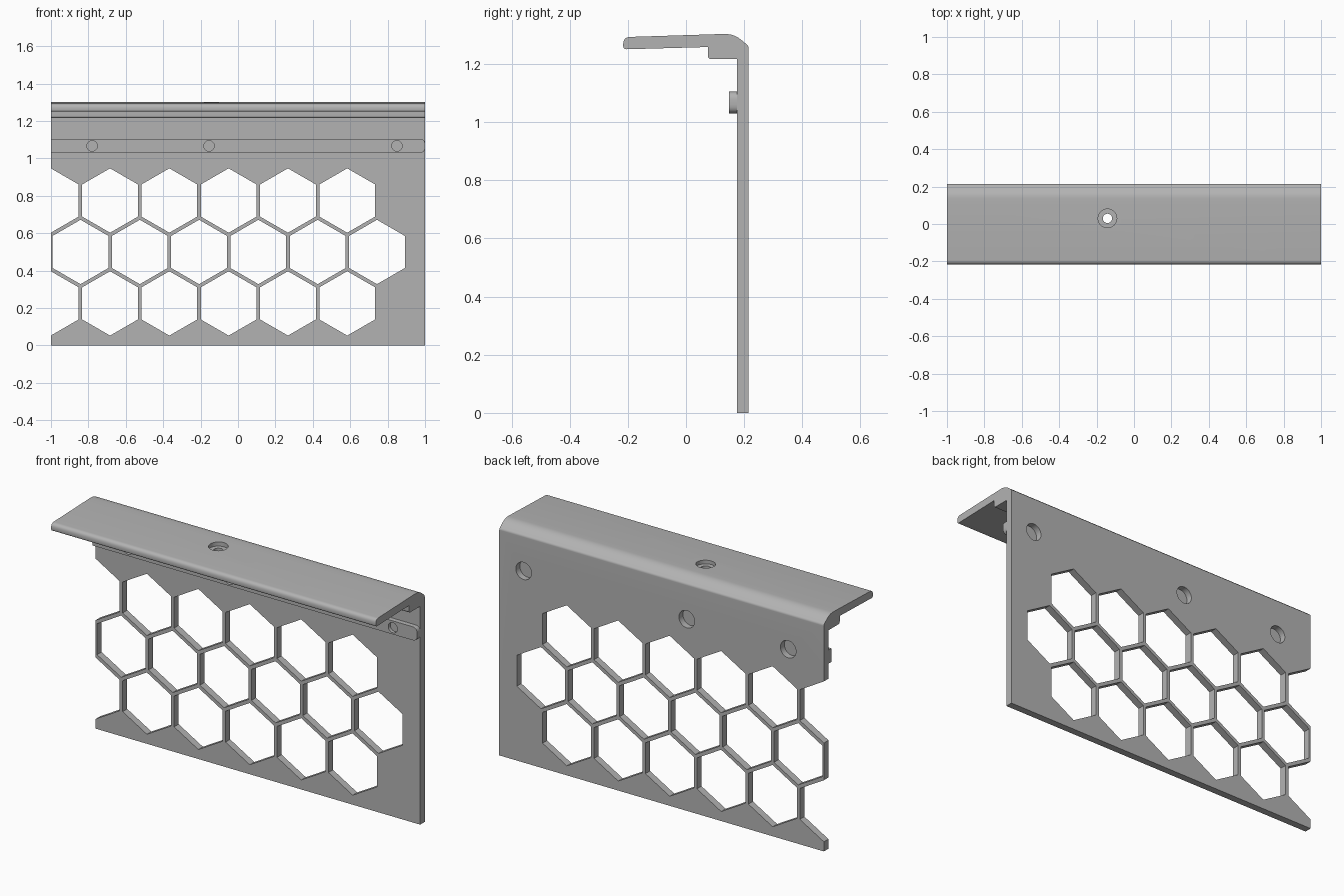
import bpy, bmesh, math
from mathutils import Vector

cube = bpy.data.objects.get("Cube")
if cube:
    bpy.data.objects.remove(cube)

grey = bpy.data.materials.new("plain grey")
grey.use_nodes = True
grey.diffuse_color = (0.45, 0.45, 0.45, 1)
grey.node_tree.nodes["Principled BSDF"].inputs["Base Color"].default_value = (0.45, 0.45, 0.45, 1)


def finish(name, bm):
    bmesh.ops.recalc_face_normals(bm, faces=bm.faces)
    mesh = bpy.data.meshes.new(name)
    bm.to_mesh(mesh)
    bm.free()
    mesh.materials.append(grey)
    ob = bpy.data.objects.new(name, mesh)
    bpy.context.collection.objects.link(ob)
    return ob


def prism(bm, points, offset):
    """Extrude a planar outline along an offset vector."""
    face = bm.faces.new([bm.verts.new(p) for p in points])
    new = bmesh.ops.extrude_face_region(bm, geom=[face])["geom"]
    verts = [v for v in new if isinstance(v, bmesh.types.BMVert)]
    bmesh.ops.translate(bm, vec=Vector(offset), verts=verts)


def ring(r, n, turn=0):
    return [(r * math.cos(turn + math.tau * i / n), r * math.sin(turn + math.tau * i / n))
            for i in range(n)]


def rounded(outline, steps=6):
    """Round each (u, v, radius) corner with a quadratic arc."""
    out = []
    for i, (u, v, r) in enumerate(outline):
        p = Vector((u, v))
        if r == 0:
            out.append(p)
            continue
        a = p + (Vector(outline[i - 1][:2]) - p).normalized() * r
        b = p + (Vector(outline[(i + 1) % len(outline)][:2]) - p).normalized() * r
        for k in range(steps + 1):
            t = k / steps
            out.append(a * (1 - t) ** 2 + p * 2 * t * (1 - t) + b * t * t)
    return out


def cut(ob, cutter):
    cutter.hide_render = True
    cutter.hide_viewport = True
    mod = ob.modifiers.new("cut " + cutter.name, "BOOLEAN")
    mod.operation = "DIFFERENCE"
    mod.solver = "EXACT"
    mod.object = cutter


# Panel and shelf: one side profile (y, z, corner radius) extruded along x
side = [(0.175, 0, 0), (0.215, 0, 0), (0.215, 1.262, 0.008), (0.165, 1.303, 0.03),
        (0.10, 1.302, 0), (-0.216, 1.292, 0.024), (-0.216, 1.25, 0.012),
        (0.075, 1.258, 0), (0.075, 1.216, 0.014), (0.175, 1.216, 0)]
bm = bmesh.new()
prism(bm, [(-1, p.x, p.y) for p in rounded(side)], (2, 0, 0))
panel = finish("panel_with_shelf", bm)

# Honeycomb openings, the outer rows running out through the left edge
bm = bmesh.new()
pitch = 0.317
for z, start in ((0.225, -1.001), (0.5, -0.842), (0.775, -1.001)):
    for i in range(6):
        prism(bm, [(start + i * pitch + u, 0.1, z + v) for u, v in ring(0.172, 6, math.pi / 6)],
              (0, 0.2, 0))
cut(panel, finish("honeycomb_cutter", bm))

# Round pockets in the back of the panel
hole_x, hole_z = (-0.78, -0.155, 0.85), 1.067
bm = bmesh.new()
for x in hole_x:
    prism(bm, [(x + u, 0.18, hole_z + v) for u, v in ring(0.048, 32)], (0, 0.1, 0))
cut(panel, finish("pocket_cutter", bm))

# Stepped screw hole in the shelf
for name, r, z in (("screw_head_cutter", 0.05, 1.278), ("screw_shaft_cutter", 0.025, 1.15)):
    bm = bmesh.new()
    prism(bm, [(-0.142 + u, 0.03 + v, z) for u, v in ring(r, 32)], (0, 0, 0.25))
    cut(panel, finish(name, bm))

# Raised rail across the front with rounded right-hand corners
rail_outline = [(-1, 1.03, 0), (1, 1.03, 0.03), (1, 1.105, 0.03), (-1, 1.105, 0)]
bm = bmesh.new()
prism(bm, [(p.x, 0.148, p.y) for p in rounded(rail_outline)], (0, 0.028, 0))
rail = finish("front_rail", bm)

# Shallow blind holes in the rail
bm = bmesh.new()
for x in hole_x:
    prism(bm, [(x + u, 0.1, hole_z + v) for u, v in ring(0.028, 32)], (0, 0.066, 0))
cut(rail, finish("rail_hole_cutter", bm))

# Smooth the rounded corners while keeping the edges sharp
for ob in (panel, rail):
    bpy.ops.object.select_all(action="DESELECT")
    bpy.context.view_layer.objects.active = ob
    ob.select_set(True)
    for mod in list(ob.modifiers):
        bpy.ops.object.modifier_apply(modifier=mod.name)
    bpy.ops.object.shade_smooth_by_angle(angle=math.radians(30))
